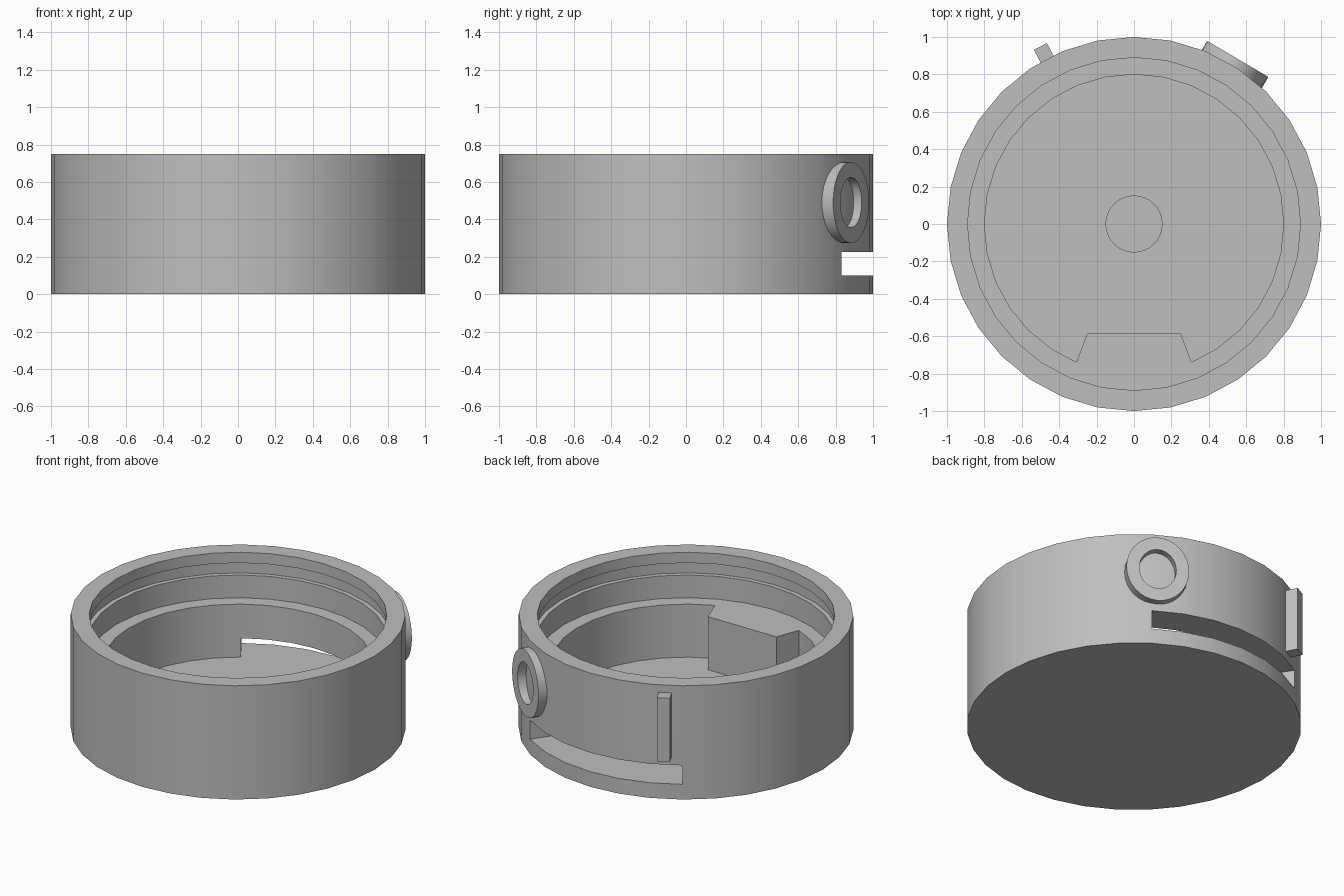
import bpy, bmesh, math
from mathutils import Matrix, Vector

cube = bpy.data.objects.get("Cube")
if cube:
    bpy.data.objects.remove(cube, do_unlink=True)

SIDES = 32
FLOOR_Z, SLOT_TOP, LEDGE_Z, RIM_Z = 0.10, 0.225, 0.45, 0.75
OUTER_R, MOUTH_R, CAVITY_R, GROOVE_R = 1.0, 0.89, 0.80, 0.92
SLOT = range(5, 11)   # wall segments opened by the slot at the back

grey = bpy.data.materials.new("plain grey")
grey.use_nodes = True
grey.diffuse_color = (0.52, 0.52, 0.52, 1)
grey.node_tree.nodes["Principled BSDF"].inputs["Base Color"].default_value = grey.diffuse_color


def finish(bm, name, matrix=None):
    """Turn a bmesh into a grey object with smooth curves and sharp edges."""
    bmesh.ops.remove_doubles(bm, verts=bm.verts, dist=0.0001)
    bmesh.ops.recalc_face_normals(bm, faces=bm.faces)
    mesh = bpy.data.meshes.new(name)
    bm.to_mesh(mesh)
    bm.free()
    mesh.materials.append(grey)
    obj = bpy.data.objects.new(name, mesh)
    bpy.context.collection.objects.link(obj)
    if matrix:
        obj.matrix_world = matrix
    bpy.ops.object.select_all(action='DESELECT')
    obj.select_set(True)
    bpy.context.view_layer.objects.active = obj
    bpy.ops.object.shade_smooth_by_angle(angle=math.radians(30))
    return obj


def add_face(bm, points):
    # collapse repeated points so that axis quads become triangles
    unique = []
    for p in points:
        if all((p - q).length > 1e-6 for q in unique):
            unique.append(p)
    if len(unique) > 2:
        bm.faces.new([bm.verts.new(p) for p in unique])


def around(radius, z, i):
    a = math.tau * i / SIDES
    return Vector((radius * math.cos(a), radius * math.sin(a), z))


def prism(name, outline, bottom, top, matrix=None):
    bm = bmesh.new()
    face = bm.faces.new([bm.verts.new((x, y, bottom)) for x, y in outline])
    extruded = bmesh.ops.extrude_face_region(bm, geom=[face], use_keep_orig=True)
    moved = [v for v in extruded["geom"] if isinstance(v, bmesh.types.BMVert)]
    bmesh.ops.translate(bm, verts=moved, vec=(0, 0, top - bottom))
    return finish(bm, name, matrix)


# Cup: lathed wall with mouth groove, ledge, floor and centre recess
profile = [
    (0, 0), (OUTER_R, 0), (OUTER_R, FLOOR_Z), (OUTER_R, SLOT_TOP), (OUTER_R, RIM_Z),
    (MOUTH_R, RIM_Z), (MOUTH_R, 0.68), (GROOVE_R, 0.68), (GROOVE_R, 0.60),
    (MOUTH_R, 0.60), (MOUTH_R, LEDGE_Z), (CAVITY_R, LEDGE_Z), (CAVITY_R, SLOT_TOP),
    (CAVITY_R, FLOOR_Z), (0.15, FLOOR_Z), (0.15, 0.05), (0, 0.05),
]
bm = bmesh.new()
for i in range(SIDES):
    for (r1, z1), (r2, z2) in zip(profile, profile[1:]):
        if i in SLOT and {z1, z2} == {FLOOR_Z, SLOT_TOP}:
            continue
        add_face(bm, [around(r1, z1, i), around(r2, z2, i),
                      around(r2, z2, i + 1), around(r1, z1, i + 1)])
# Slot floor and ceiling, then its two radial ends
for i in SLOT:
    for z in (FLOOR_Z, SLOT_TOP):
        add_face(bm, [around(CAVITY_R, z, i), around(OUTER_R, z, i),
                      around(OUTER_R, z, i + 1), around(CAVITY_R, z, i + 1)])
for i in (SLOT.start, SLOT.stop):
    add_face(bm, [around(CAVITY_R, FLOOR_Z, i), around(OUTER_R, FLOOR_Z, i),
                  around(OUTER_R, SLOT_TOP, i), around(CAVITY_R, SLOT_TOP, i)])
finish(bm, "cup_body")

# Tapered block inside the front wall, level with the ledge
half = [(0.25, -0.585), (0.33, -0.80), (0.20, -0.84)]
prism("inner_block", half + [(-x, y) for x, y in reversed(half)], FLOOR_Z, LEDGE_Z)

# Upright bar on the back wall
prism("back_bar", [(0.95, -0.039), (1.073, -0.039), (1.073, 0.039), (0.95, 0.039)],
      0.28, 0.70, Matrix.Rotation(math.radians(117.8), 4, 'Z'))

# Oval ring on the back wall: a tube lathed about its outward axis
ring_profile = [(0.95, 0.19, 0.217), (1.042, 0.19, 0.217),
                (1.042, 0.112, 0.134), (0.95, 0.112, 0.134)]


def oval(depth, width, height, i):
    a = math.tau * i / SIDES
    return Vector((depth, width * math.cos(a), height * math.sin(a)))


bm = bmesh.new()
for i in range(SIDES):
    for a, b in zip(ring_profile, ring_profile[1:] + ring_profile[:1]):
        add_face(bm, [oval(*a, i), oval(*b, i), oval(*b, i + 1), oval(*a, i + 1)])
finish(bm, "back_ring",
       Matrix.Rotation(math.radians(59.5), 4, 'Z') @ Matrix.Translation((0, -0.03, 0.49)))
